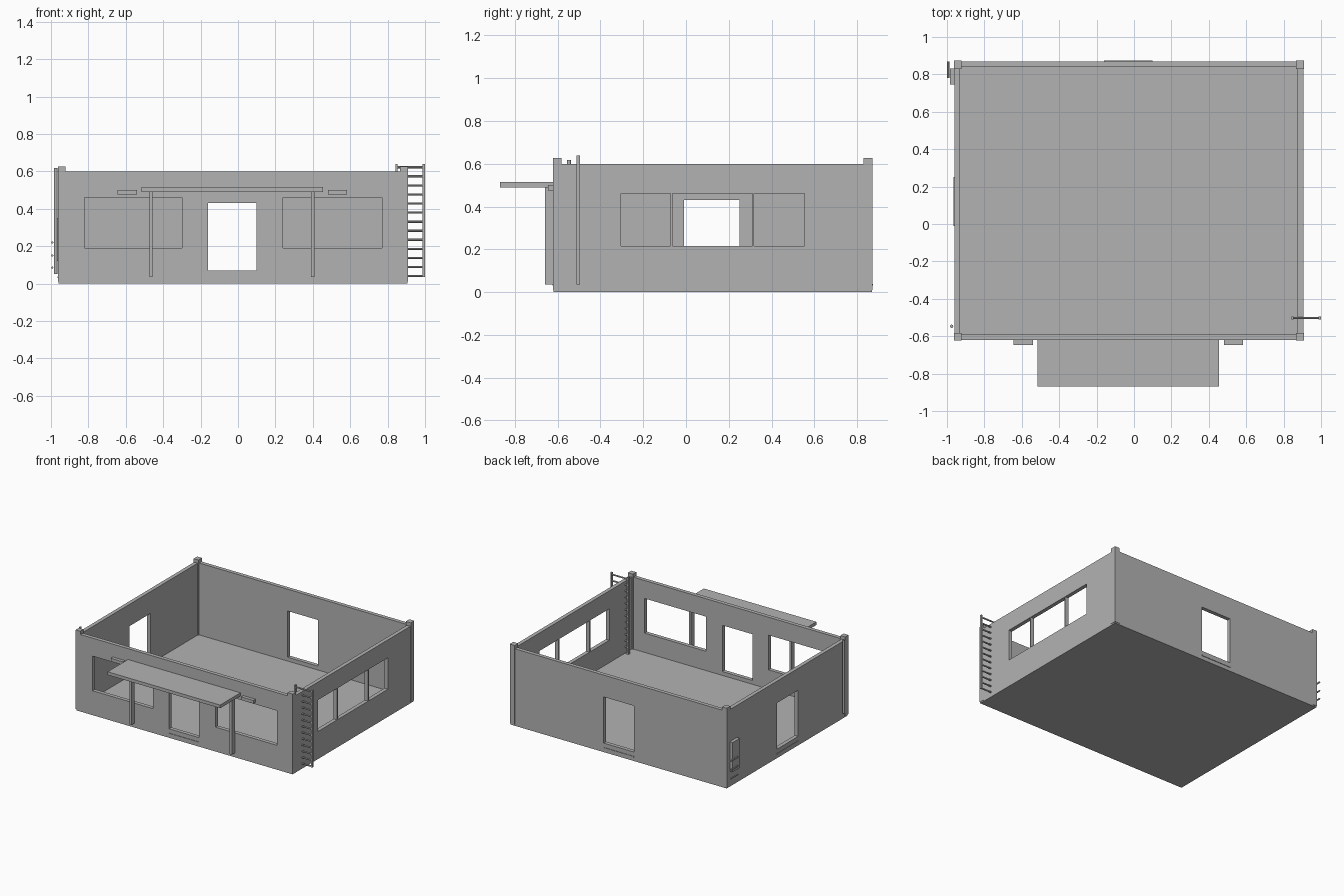
import bpy
import bmesh
from mathutils import Matrix, Vector

if "Cube" in bpy.data.objects:
    bpy.data.objects.remove(bpy.data.objects["Cube"], do_unlink=True)

grey = bpy.data.materials.new("warm_grey")
grey.use_nodes = True
colour = (0.45, 0.45, 0.45, 1)
grey.diffuse_color = colour
grey.node_tree.nodes["Principled BSDF"].inputs["Base Color"].default_value = colour


def finish(name, bm):
    mesh = bpy.data.meshes.new(name)
    bm.to_mesh(mesh)
    bm.free()
    mesh.materials.append(grey)
    obj = bpy.data.objects.new(name, mesh)
    bpy.context.scene.collection.objects.link(obj)
    return obj


def box(name, x, y, z):
    """Box spanning the given (low, high) ranges."""
    bm = bmesh.new()
    bmesh.ops.create_cube(bm, size=1)
    size = [r[1] - r[0] for r in (x, y, z)]
    centre = [(r[0] + r[1]) / 2 for r in (x, y, z)]
    bmesh.ops.scale(bm, vec=size, verts=bm.verts)
    bmesh.ops.translate(bm, vec=centre, verts=bm.verts)
    return finish(name, bm)


def rod(name, start, end, radius, sides=10):
    """Round bar between two points."""
    a, b = Vector(start), Vector(end)
    turn = (b - a).to_track_quat("Z", "Y").to_matrix().to_4x4()
    bm = bmesh.new()
    bmesh.ops.create_cone(bm, cap_ends=True, segments=sides, radius1=radius,
                          radius2=radius, depth=(b - a).length,
                          matrix=Matrix.Translation((a + b) / 2) @ turn)
    return finish(name, bm)


# Overall shell extents
LEFT, RIGHT, FRONT, BACK, TOP = -0.96, 0.905, -0.62, 0.87, 0.6
WALL, FLOOR = 0.03, 0.04
DOOR_X, DOOR_Y, DOOR_Z = (-0.16, 0.10), (-0.01, 0.25), (0.07, 0.43)
front_cut = (FRONT - 0.1, FRONT + 0.1)
back_cut = (BACK - 0.1, BACK + 0.1)
left_cut = (LEFT - 0.1, LEFT + 0.1)
right_cut = (RIGHT - 0.1, RIGHT + 0.1)

# Open-topped building shell with door and window openings
shell = box("building_shell", (LEFT, RIGHT), (FRONT, BACK), (0, TOP))
openings = [
    ((LEFT + WALL, RIGHT - WALL), (FRONT + WALL, BACK - WALL), (FLOOR, 1)),
    (DOOR_X, front_cut, DOOR_Z),
    (DOOR_X, back_cut, DOOR_Z),
    (left_cut, DOOR_Y, DOOR_Z),
]
for span in ((-0.82, -0.30), (0.24, 0.77)):
    openings.append((span, front_cut, (0.19, 0.46)))
for span in ((-0.305, -0.072), (-0.063, 0.31), (0.318, 0.555)):
    openings.append((right_cut, span, (0.215, 0.46)))

for opening in openings:
    cutter = box("opening_cutter", *opening)
    cutter.hide_render = True
    cut = shell.modifiers.new("opening", "BOOLEAN")
    cut.operation = "DIFFERENCE"
    cut.solver = "EXACT"
    cut.object = cutter
    bpy.context.view_layer.update()
    evaluated = shell.evaluated_get(bpy.context.evaluated_depsgraph_get())
    result = bpy.data.meshes.new_from_object(evaluated)
    shell.modifiers.clear()
    shell.data = result
    bpy.data.objects.remove(cutter, do_unlink=True)

# Corner pillars rising above the walls
P, E = 0.04, 0.003
for side, x in (("right", (LEFT - E, LEFT + P - E)), ("left", (RIGHT - P, RIGHT + E))):
    for end, y in (("front", (FRONT - E, FRONT + P - E)), ("back", (BACK - P, BACK + E))):
        box(f"{end}_{side}_pillar", x, y, (0.01, 0.627))

# Door steps
box("front_step", DOOR_X, (FRONT - 0.004, FRONT), (0.03, 0.037))
box("back_step", DOOR_X, (BACK, BACK + 0.004), (0.03, 0.037))
box("side_step", (LEFT - 0.004, LEFT), DOOR_Y, (0.03, 0.037))

# Canopy, its wall posts and the lamps beside it
box("canopy", (-0.515, 0.455), (-0.87, FRONT), (0.49, 0.515))
for side, x in (("right", -0.465), ("left", 0.4)):
    box(f"{side}_canopy_post", (x - 0.009, x + 0.009), (-0.66, FRONT), (0.035, 0.49))
for side, x in (("right", -0.592), ("left", 0.532)):
    box(f"{side}_lamp", (x - 0.052, x + 0.052), (-0.646, FRONT), (0.475, 0.5))

# Ladder straddling the wall
LADDER_Y = -0.503
for side, x in (("inner", 0.848), ("outer", 0.993)):
    box(f"{side}_ladder_rail", (x - 0.006, x + 0.006),
        (LADDER_Y - 0.008, LADDER_Y + 0.008), (0.035, 0.638))
for i in range(13):
    z = 0.04 + i * 0.0485
    rod(f"ladder_rung_{i + 1}", (0.848, LADDER_Y, z), (0.993, LADDER_Y, z), 0.006, 8)

# Drain pipe, service box and rods on the side wall
rod("drain_pipe", (-0.975, -0.547, 0.05), (-0.975, -0.547, 0.618), 0.009, 12)
box("service_box", (-0.985, LEFT), (0.745, 0.832), (0.12, 0.35))
for i, z in enumerate((0.085, 0.15, 0.22)):
    rod(f"service_rod_{i + 1}", (-0.993, 0.78, z), (-0.993, 0.868, z), 0.006, 8)
